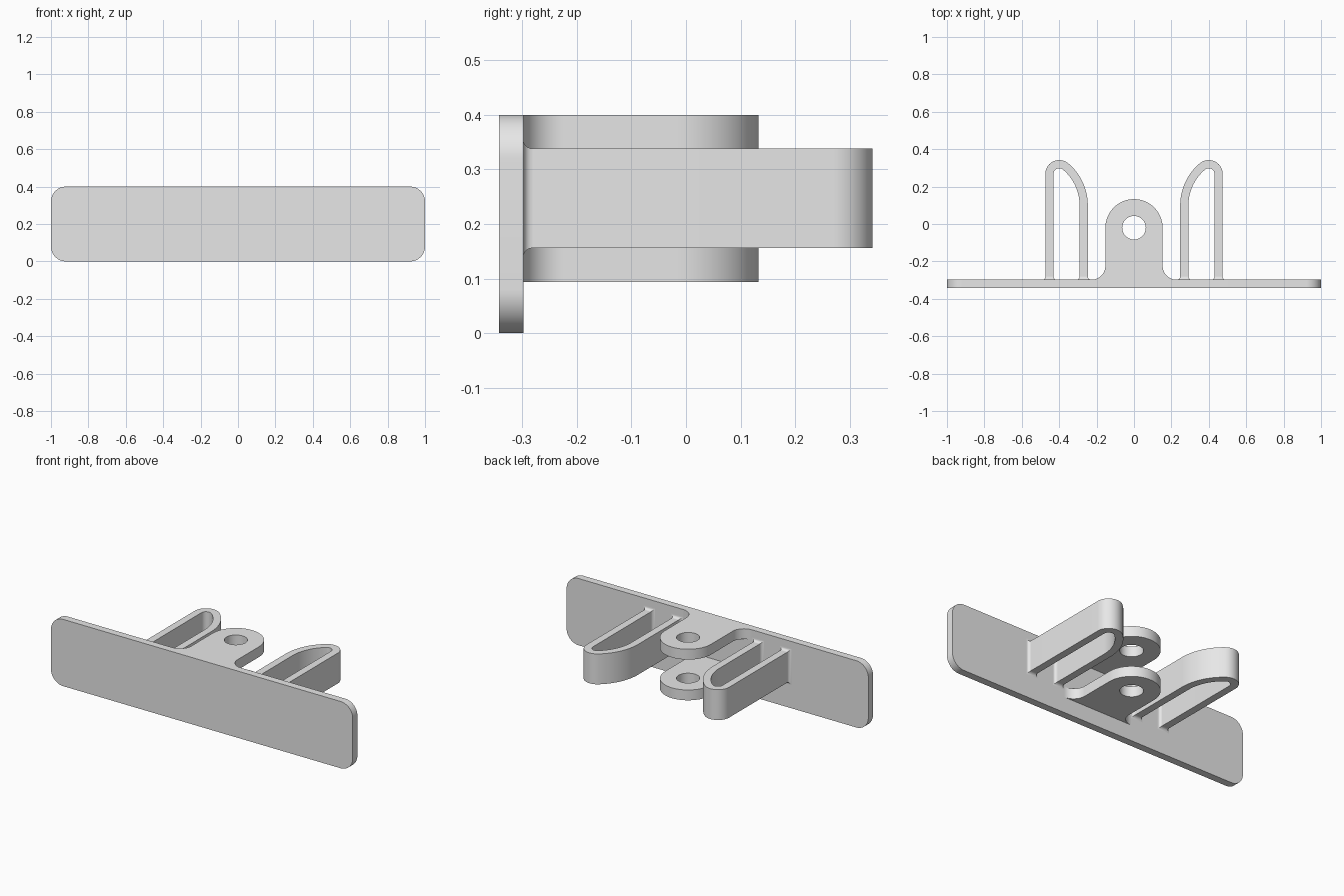
import bpy
import bmesh
from math import sin, cos, pi, radians, hypot, atan2, degrees
from mathutils import Matrix, Vector

if "Cube" in bpy.data.objects:
    bpy.data.objects.remove(bpy.data.objects["Cube"], do_unlink=True)

FRONT, BACK = -0.342, -0.298       # plate faces in y
HEIGHT = 0.4
LUG_LEVELS = {"lower_lug": (0.094, 0.156), "upper_lug": (0.338, 0.4)}
ARM_Z = (0.156, 0.338)

grey = bpy.data.materials.new("plain_grey")
grey.use_nodes = True
grey.diffuse_color = (0.8, 0.8, 0.8, 1)
grey.node_tree.nodes["Principled BSDF"].inputs["Base Color"].default_value = (0.8, 0.8, 0.8, 1)


def arc(cx, cy, r, start, end, steps=16):
    """Points on an arc, angles in degrees."""
    angles = [radians(start + (end - start) * i / steps) for i in range(steps + 1)]
    return [(cx + r * cos(a), cy + r * sin(a)) for a in angles]


def prism(bm, loops, low, high):
    """Fill an outline (with optional holes) and extrude it along z."""
    edges = []
    for loop in loops:
        verts = [bm.verts.new((x, y, low)) for x, y in loop]
        edges += [bm.edges.new((v, verts[i - 1])) for i, v in enumerate(verts)]
    fill = bmesh.ops.triangle_fill(bm, edges=edges, use_beauty=True)
    faces = [g for g in fill["geom"] if isinstance(g, bmesh.types.BMFace)]
    top = bmesh.ops.extrude_face_region(bm, geom=faces, use_keep_orig=True)
    moved = [g for g in top["geom"] if isinstance(g, bmesh.types.BMVert)]
    bmesh.ops.translate(bm, verts=moved, vec=(0, 0, high - low))


def finish(bm, name):
    bmesh.ops.recalc_face_normals(bm, faces=bm.faces[:])
    mesh = bpy.data.meshes.new(name)
    bm.to_mesh(mesh)
    bm.free()
    mesh.materials.append(grey)
    obj = bpy.data.objects.new(name, mesh)
    bpy.context.collection.objects.link(obj)
    bpy.ops.object.select_all(action="DESELECT")
    obj.select_set(True)
    bpy.context.view_layer.objects.active = obj
    bpy.ops.object.shade_smooth_by_angle(angle=radians(30))
    return obj


# Back plate with rounded corners, drawn flat and stood upright
r = 0.08
outline = (arc(1 - r, HEIGHT - r, r, 0, 90) + arc(r - 1, HEIGHT - r, r, 90, 180)
           + arc(r - 1, r, r, 180, 270) + arc(1 - r, r, r, 270, 360))
bm = bmesh.new()
prism(bm, [outline], FRONT, BACK)
for v in bm.verts:
    v.co = Vector((v.co.x, v.co.z, v.co.y))
finish(bm, "mounting_plate")

# Pair of pivot lugs with a pin hole and filleted roots
LUG_R, PIN_Y, ROOT = 0.153, -0.02, 0.075
lug = (arc(LUG_R + ROOT, BACK + ROOT, ROOT, 270, 180)
       + arc(0, PIN_Y, LUG_R, 0, 180, 40)
       + arc(-LUG_R - ROOT, BACK + ROOT, ROOT, 0, -90))
hole = arc(0, PIN_Y, 0.063, 0, 360, 40)[:-1]
for name, (low, high) in LUG_LEVELS.items():
    bm = bmesh.new()
    prism(bm, [lug, hole], low, high)
    finish(bm, name)

# Hollow arm: straight outer wall, round tip, bowed inner wall
WALL, TIP_R = 0.044, 0.074
TIP = (-0.4, 0.268)
BOW_R = 0.293
BOW = (-0.247 - BOW_R, 0.1)
JOIN = degrees(atan2(TIP[1] - BOW[1], TIP[0] - BOW[0]))


def arm_path(inset):
    tip = arc(*TIP, TIP_R - inset, 180, JOIN, 24)
    bow = arc(*BOW, BOW_R - inset, JOIN, 0, 20)
    return [(tip[0][0], BACK)] + tip + bow[1:] + [(bow[-1][0], BACK)]


def foot(bm, x0, x1, flare=0.017, steps=6):
    """Concave flare around the root of one arm wall."""
    rings = []
    for i in range(steps + 1):
        a = i / steps * pi / 2
        d, y = flare * (1 - sin(a)), BACK + flare * (1 - cos(a))
        low, high = ARM_Z[0] - d, ARM_Z[1] + d
        rings.append([bm.verts.new(p) for p in ((x0 - d, y, low), (x1 + d, y, low),
                                                (x1 + d, y, high), (x0 - d, y, high))])
    for a, b in zip(rings, rings[1:]):
        for i in range(4):
            bm.faces.new((a[i - 1], a[i], b[i], b[i - 1]))


outer, inner = arm_path(0), arm_path(WALL)
for name, side in (("right_arm", 1), ("left_arm", -1)):
    bm = bmesh.new()
    prism(bm, [outer + inner[::-1]], *ARM_Z)
    foot(bm, outer[0][0], inner[0][0])
    foot(bm, inner[-1][0], outer[-1][0])
    bm.transform(Matrix.Diagonal((side, 1, 1, 1)))
    finish(bm, name)
